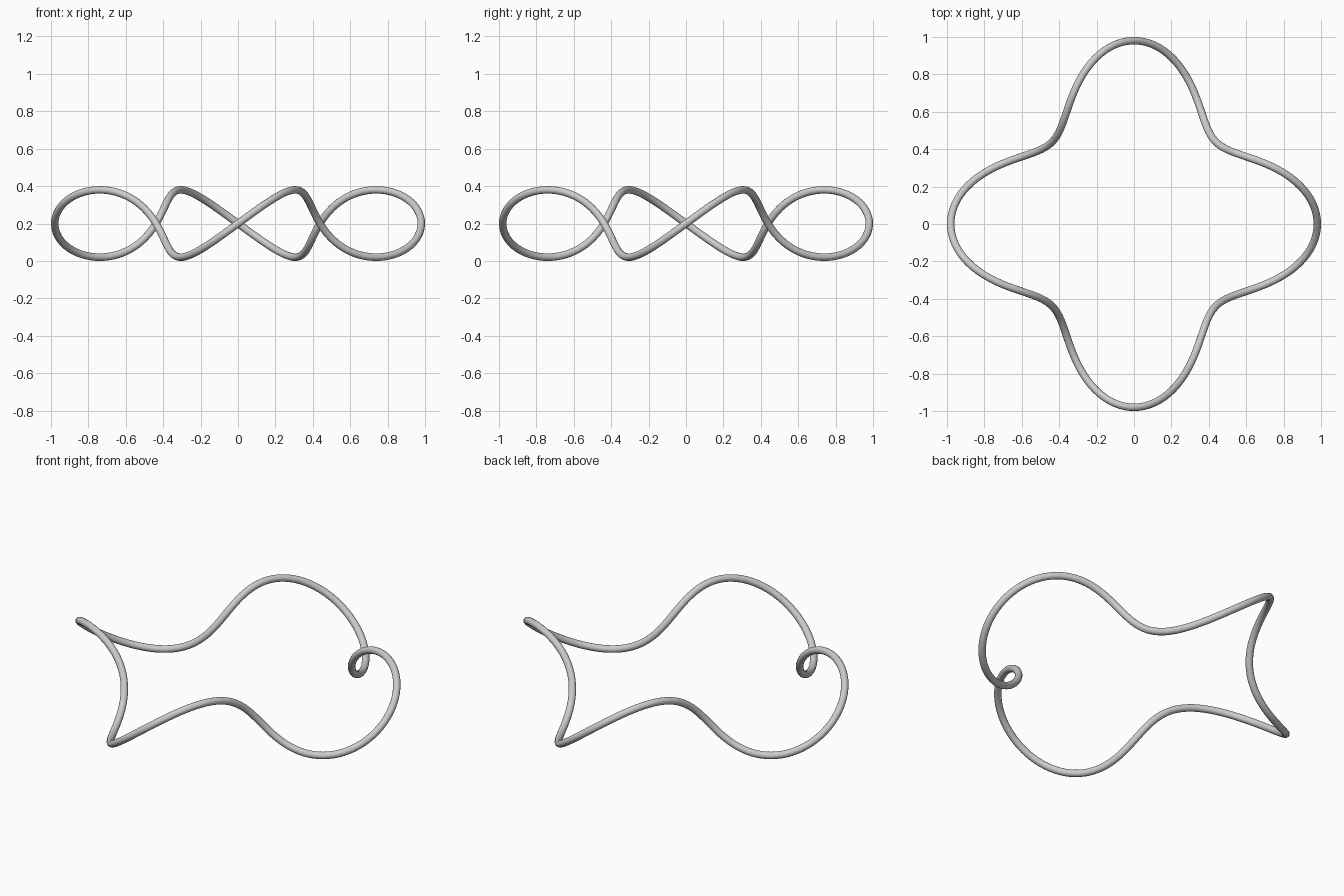
import bpy
from math import sin, cos, pi

if "Cube" in bpy.data.objects:
    bpy.data.objects.remove(bpy.data.objects["Cube"])

RING, COIL, TUBE = 0.80, 0.18, 0.02   # ring radius, winding radius, wire radius
TURNS, STEPS = 4, 256

# Wire path: winds four times around a ring
data = bpy.data.curves.new("wound_ring", 'CURVE')
data.dimensions = '3D'
data.bevel_depth = TUBE
data.bevel_resolution = 6
path = data.splines.new('POLY')
path.points.add(STEPS - 1)
for i, p in enumerate(path.points):
    t = 2 * pi * i / STEPS
    r = RING + COIL * cos(TURNS * t)
    p.co = (r * cos(t), r * sin(t), COIL + TUBE + COIL * sin(TURNS * t), 1)
path.use_cyclic_u = True

# Turn the bevelled path into a smooth mesh tube
ring = bpy.data.objects.new("wound_ring", data)
bpy.context.collection.objects.link(ring)
bpy.context.view_layer.objects.active = ring
ring.select_set(True)
bpy.ops.object.convert(target='MESH')
bpy.ops.object.shade_smooth()
